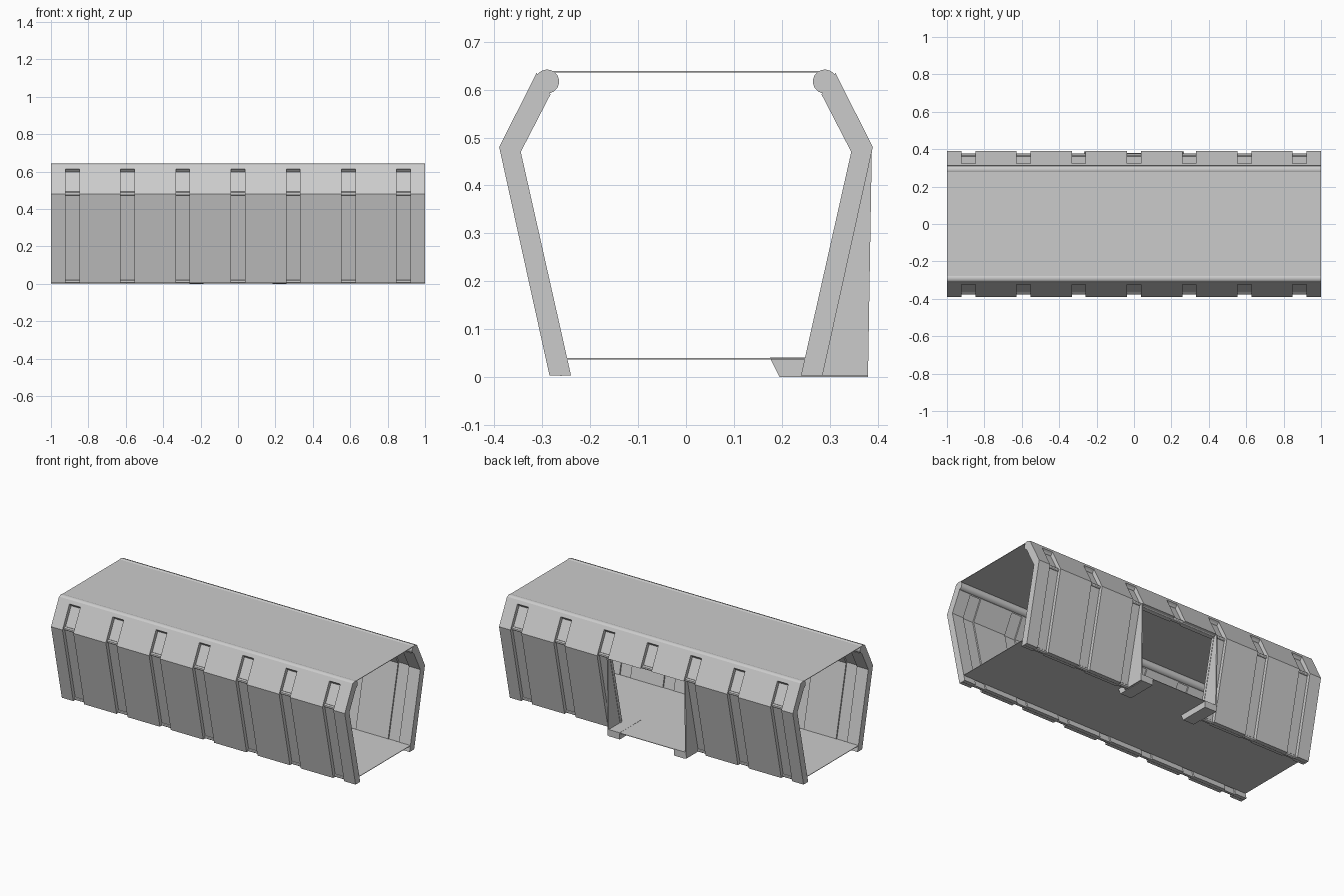
import bpy, math
from mathutils import Vector

if "Cube" in bpy.data.objects:
    bpy.data.objects.remove(bpy.data.objects["Cube"], do_unlink=True)

GREY = (0.6, 0.6, 0.6, 1)
grey = bpy.data.materials.new("light_grey")
grey.use_nodes = True
grey.diffuse_color = GREY
grey.node_tree.nodes["Principled BSDF"].inputs["Base Color"].default_value = GREY


def prism(name, profile, spans):
    """Extrude a (y, z) profile along x over each span."""
    verts, faces = [], []
    n = len(profile)
    area = sum(profile[i - 1][0] * profile[i][1] - profile[i][0] * profile[i - 1][1]
               for i in range(n))
    if area < 0:
        profile = profile[::-1]
    for x0, x1 in spans:
        b = len(verts)
        verts += [(x0, y, z) for y, z in profile] + [(x1, y, z) for y, z in profile]
        faces.append([b + n - 1 - i for i in range(n)])
        faces.append([b + n + i for i in range(n)])
        for i in range(n):
            j = (i + 1) % n
            faces.append([b + i, b + j, b + n + j, b + n + i])
    mesh = bpy.data.meshes.new(name)
    mesh.from_pydata(verts, [], faces)
    mesh.materials.append(grey)
    obj = bpy.data.objects.new(name, mesh)
    bpy.context.collection.objects.link(obj)
    return obj


def pipe(name, y, z, r, spans, sides=24):
    ring = [(y + r * math.cos(a), z + r * math.sin(a))
            for a in (2 * math.pi * i / sides for i in range(sides))]
    obj = prism(name, ring, spans)
    bpy.ops.object.select_all(action="DESELECT")
    obj.select_set(True)
    bpy.context.view_layer.objects.active = obj
    bpy.ops.object.shade_smooth_by_angle()


def mix(p, q, t):
    return tuple(Vector(p).lerp(Vector(q), t))


# Wall cross-section, outer and inner lines
foot_out, foot_in = (0.285, 0.003), (0.24, 0.003)
knee_out, knee_in = (0.39, 0.48), (0.345, 0.47)
head_out, head_in = (0.312, 0.635), (0.283, 0.59)

# Regular bays: narrow recessed ribs between wide panels
HALF, DOOR = 0.037, 0.26
centres = [0.295 * i for i in range(-3, 4)]
gaps = [(c - HALF, c + HALF) for c in centres]
edges = [-1] + [e for g in gaps for e in g] + [1]
panels = list(zip(edges[0::2], edges[1::2]))


def outside_door(spans):
    return [s for s in spans if abs(s[0] + s[1]) / 2 > DOOR]


for side, label in ((-1, "front"), (1, "back")):
    def prof(*pts):
        return [(side * y, z) for y, z in pts]

    def low(spans):
        return outside_door(spans) if side > 0 else spans

    prism(label + "_lower_panels", prof(foot_out, knee_out, knee_in, foot_in), low(panels))
    prism(label + "_upper_panels", prof(knee_out, head_out, head_in, knee_in), panels)

    # Recessed ribs, thinner than the panels on both faces
    a, b = 0.5, 0.8
    foot = [mix(foot_out, foot_in, t) for t in (a, b)]
    knee = [mix(knee_out, knee_in, t) for t in (a, b)]
    head = [mix(head_out, head_in, t) for t in (a, b)]
    prism(label + "_lower_ribs", prof(foot[0], knee[0], knee[1], foot[1]), low(gaps))
    prism(label + "_upper_ribs", prof(knee[0], head[0], head[1], knee[1]), gaps)

    # Strip closing the rib slots under the top rail
    prism(label + "_slot_header", prof(mix(knee_out, head_out, 0.87), head_out, head_in,
                                       mix(knee_in, head_in, 0.95)), gaps)

    # Rails along the top, knee and foot of the wall
    full = [(-1, 1)]
    pipe(label + "_top_rail", side * 0.29, 0.617, 0.025, full)
    pipe(label + "_knee_rail", side * 0.366, 0.482, 0.01, full, 12)
    split = full if side < 0 else [(-1, -DOOR), (DOOR, 1)]
    pipe(label + "_foot_rail", side * 0.261, 0.012, 0.01, split, 12)

# Ceiling and floor sheets, with the floor running out through the doorway
prism("ceiling", [(-0.28, 0.636), (0.28, 0.636), (0.28, 0.639), (-0.28, 0.639)], [(-1, 1)])
prism("floor", [(-0.25, 0.037), (0.25, 0.037), (0.25, 0.04), (-0.25, 0.04)], [(-1, 1)])
prism("door_sill", [(0.25, 0.037), (0.38, 0.037), (0.38, 0.04), (0.25, 0.04)], [(-DOOR, DOOR)])

# Doorway side plates and the kerbs at their feet
jambs = [(-DOOR - 0.008, -DOOR), (DOOR, DOOR + 0.008)]
prism("door_jambs", [foot_in, (0.38, 0.003), (0.388, 0.48), knee_in], jambs)
kerbs = [(-DOOR, -0.185), (0.185, DOOR)]
prism("door_kerbs", [(0.195, 0), (0.38, 0), (0.38, 0.041), (0.175, 0.041)], kerbs)
